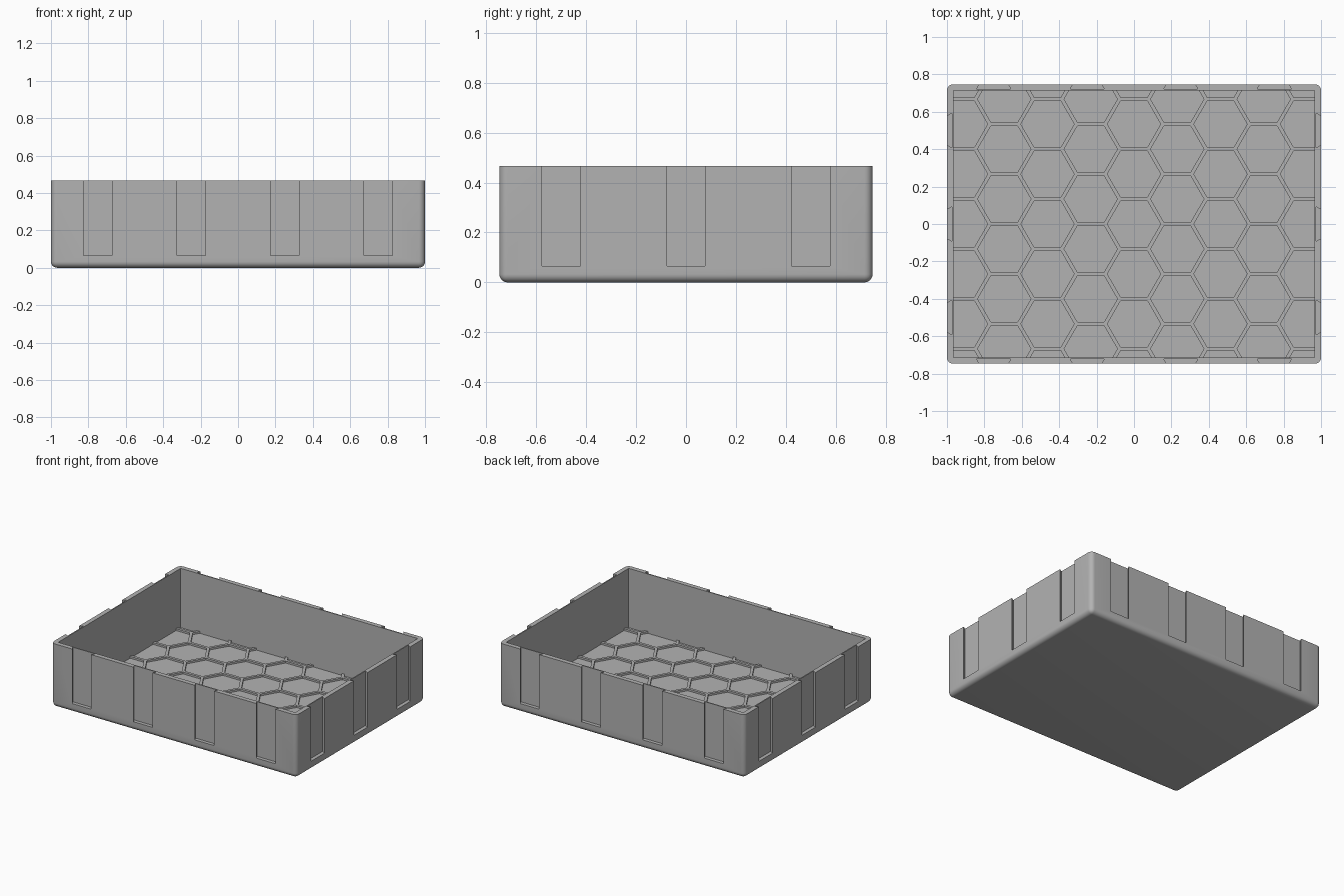
import bpy, bmesh, math
from mathutils import Matrix, Vector

if "Cube" in bpy.data.objects:
    bpy.data.objects.remove(bpy.data.objects["Cube"], do_unlink=True)

HX, HY, H = 1.0, 0.747, 0.467      # outer half sizes and height
WALL, FLOOR, RIB_TOP = 0.034, 0.03, 0.044
PITCH, RIB = 0.267, 0.02           # honeycomb spacing and rib width

grey = bpy.data.materials.new("plain grey")
grey.use_nodes = True
grey.diffuse_color = (0.45, 0.45, 0.45, 1)
grey.node_tree.nodes["Principled BSDF"].inputs["Base Color"].default_value = (0.45, 0.45, 0.45, 1)


def to_object(name, bm):
    bmesh.ops.recalc_face_normals(bm, faces=bm.faces)
    mesh = bpy.data.meshes.new(name)
    bm.to_mesh(mesh)
    bm.free()
    mesh.materials.append(grey)
    obj = bpy.data.objects.new(name, mesh)
    bpy.context.collection.objects.link(obj)
    return obj


def add_prism(bm, outline, z0, z1):
    face = bm.faces.new([bm.verts.new((x, y, z0)) for x, y in outline])
    result = bmesh.ops.extrude_face_region(bm, geom=[face])
    top = [v for v in result["geom"] if isinstance(v, bmesh.types.BMVert)]
    bmesh.ops.translate(bm, verts=top, vec=(0, 0, z1 - z0))


def rectangle(hx, hy):
    return [(-hx, -hy), (hx, -hy), (hx, hy), (-hx, hy)]


def cut(target, cutter):
    mod = target.modifiers.new("cut", "BOOLEAN")
    mod.operation = "DIFFERENCE"
    mod.solver = "EXACT"
    mod.object = cutter
    bpy.ops.object.select_all(action="DESELECT")
    bpy.context.view_layer.objects.active = target
    target.select_set(True)
    bpy.ops.object.modifier_apply(modifier=mod.name)
    bpy.data.objects.remove(cutter, do_unlink=True)


# Tray body with rounded upright corners and bottom edges
bm = bmesh.new()
add_prism(bm, rectangle(HX, HY), 0, H)
edges = [e for e in bm.edges if min(v.co.z for v in e.verts) < 0.001]
bmesh.ops.bevel(bm, geom=edges, offset=0.033, segments=6, profile=0.5, affect="EDGES")
tray = to_object("tray_body", bm)

# Hollow inside
bm = bmesh.new()
add_prism(bm, rectangle(HX - WALL, HY - WALL), FLOOR, H + 0.1)
cut(tray, to_object("cavity_cutter", bm))

# Dovetail slots, wider inside the wall, open at the top
bm = bmesh.new()
sides = [(0, HY, (-0.75, -0.25, 0.25, 0.75)), (90, HX, (-0.5, 0, 0.5))]
for angle, reach, centres in sides:
    for turn in (0, 180):
        spin = Matrix.Rotation(math.radians(angle + turn), 2)
        for c in centres:
            # the slot flanks keep their slope beyond the outer face
            profile = [(-0.092, -0.026), (0.092, -0.026), (0.072, 0.008), (-0.072, 0.008)]
            outline = [spin @ Vector((c + a, reach + b)) for a, b in profile]
            add_prism(bm, outline, 0.065, H + 0.1)
cut(tray, to_object("slot_cutter", bm))

# Honeycomb ribs on the floor
bm = bmesh.new()
add_prism(bm, rectangle(HX - WALL + 0.003, HY - WALL + 0.003), FLOOR - 0.01, RIB_TOP)
ribs = to_object("floor_ribs", bm)
bm = bmesh.new()
radius = (PITCH - RIB) / math.sqrt(3)
for col in range(-4, 5):
    for row in range(-4, 5):
        cx = col * PITCH * math.sqrt(3) / 2
        cy = (row + 0.5 * (col % 2)) * PITCH
        hexagon = [(cx + radius * math.cos(k * math.pi / 3), cy + radius * math.sin(k * math.pi / 3))
                   for k in range(6)]
        add_prism(bm, hexagon, 0, 0.1)
cut(ribs, to_object("hexagon_cutter", bm))

# Smooth rounded edges, keep the rest crisp
bpy.ops.object.select_all(action="DESELECT")
bpy.context.view_layer.objects.active = tray
tray.select_set(True)
bpy.ops.object.shade_smooth_by_angle(angle=math.radians(30))
